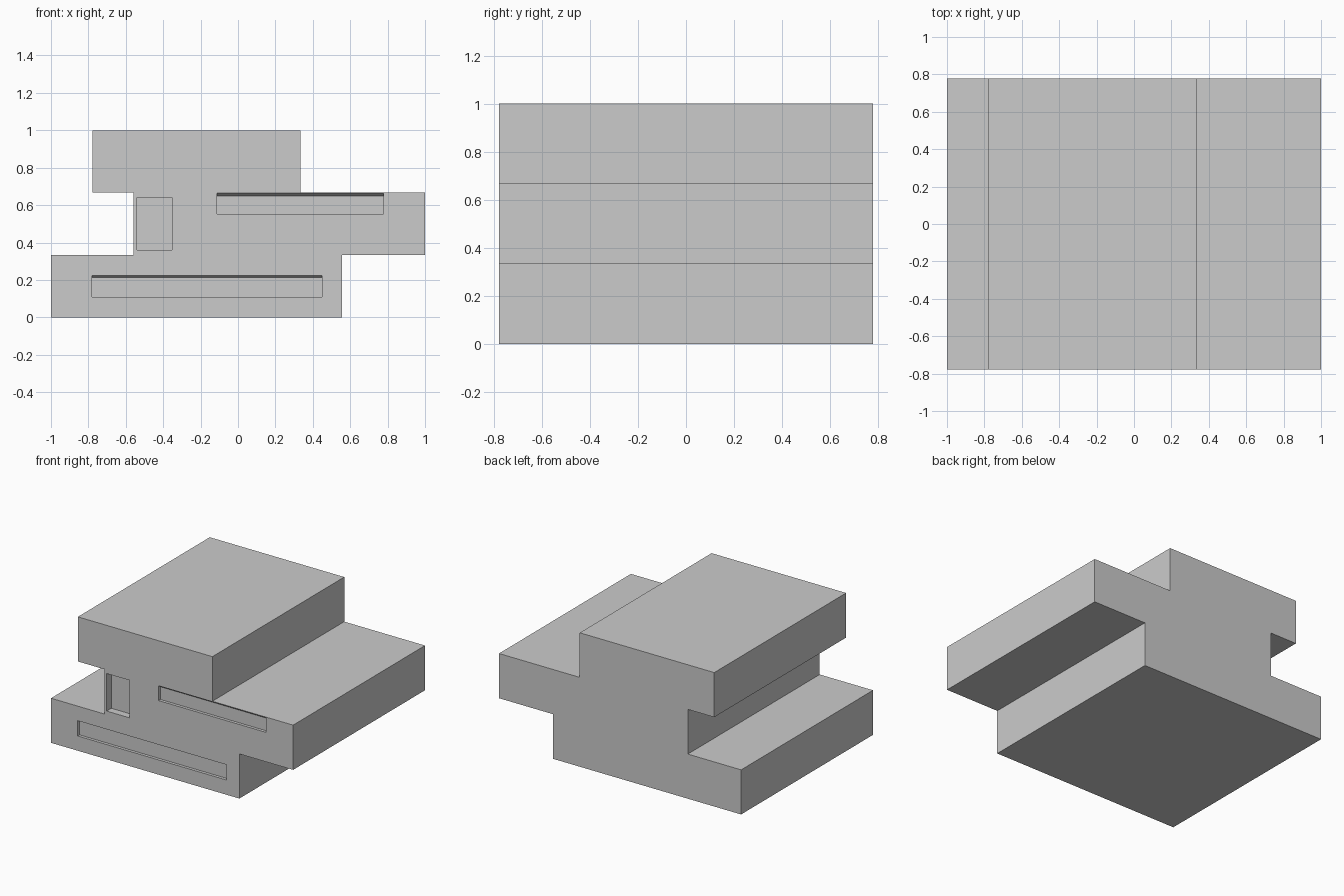
import bpy, bmesh

if "Cube" in bpy.data.objects:
    bpy.data.objects.remove(bpy.data.objects["Cube"])

HALF_DEPTH = 0.778   # half the building depth in y
FRONT = -HALF_DEPTH


def extrude_profile(name, points, direction):
    """Closed prism: a polygon of 3D points swept along a direction."""
    bm = bmesh.new()
    face = bm.faces.new([bm.verts.new(p) for p in points])
    swept = bmesh.ops.extrude_face_region(bm, geom=[face])
    verts = [g for g in swept["geom"] if isinstance(g, bmesh.types.BMVert)]
    bmesh.ops.translate(bm, verts=verts, vec=direction)
    bmesh.ops.recalc_face_normals(bm, faces=bm.faces)
    mesh = bpy.data.meshes.new(name)
    bm.to_mesh(mesh)
    bm.free()
    obj = bpy.data.objects.new(name, mesh)
    bpy.context.collection.objects.link(obj)
    return obj


def cut_recess(body, name, x0, x1, z0, z1, depth, slope=0.0):
    """Shallow front recess; slope lowers the ceiling towards the back."""
    out, back = FRONT - 0.1, FRONT + depth
    side = [(out, z0), (back, z0), (back, z1 - slope), (FRONT, z1), (out, z1)]
    if slope == 0:
        side.pop(3)
    cutter = extrude_profile(name, [(x0, y, z) for y, z in side], (x1 - x0, 0, 0))
    cutter.hide_render = True
    cutter.hide_set(True)
    mod = body.modifiers.new(name, 'BOOLEAN')
    mod.operation = 'DIFFERENCE'
    mod.solver = 'EXACT'
    mod.object = cutter


# Three staggered storeys as one stepped front profile
outline = [(-1, 0), (0.556, 0), (0.556, 0.333), (1, 0.333), (1, 0.667),
           (0.333, 0.667), (0.333, 1), (-0.778, 1), (-0.778, 0.667),
           (-0.56, 0.667), (-0.56, 0.333), (-1, 0.333)]
body = extrude_profile("stacked_storeys", [(x, FRONT, z) for x, z in outline],
                       (0, 2 * HALF_DEPTH, 0))

# Ground floor strip window, middle floor strip window, small tall opening
cut_recess(body, "lower_strip_cutter", -0.78, 0.45, 0.11, 0.224, 0.022, 0.01)
cut_recess(body, "middle_strip_cutter", -0.111, 0.778, 0.553, 0.664, 0.022, 0.016)
cut_recess(body, "tall_window_cutter", -0.54, -0.352, 0.36, 0.64, 0.055)
